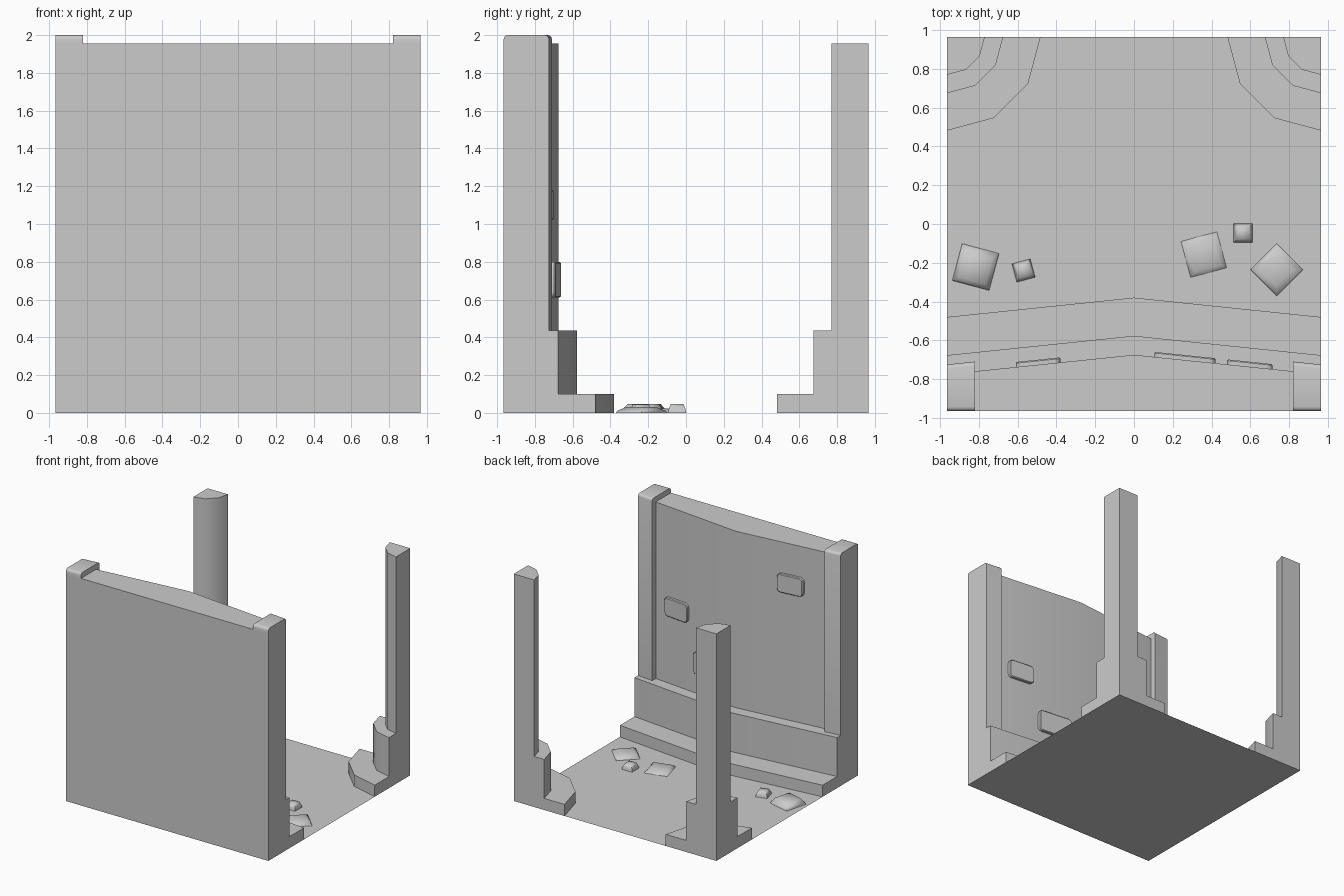
import bpy, bmesh
from math import radians, sin, cos, pi
from mathutils import Matrix, Vector

if "Cube" in bpy.data.objects:
    bpy.data.objects.remove(bpy.data.objects["Cube"])

H = 0.965        # half width of the tile
SLOPE = 0.1 / H  # the wall recedes from its middle to both ends


def finish(name, bm, smooth=True, angle=40):
    bmesh.ops.recalc_face_normals(bm, faces=bm.faces)
    me = bpy.data.meshes.new(name)
    bm.to_mesh(me)
    bm.free()
    ob = bpy.data.objects.new(name, me)
    bpy.context.collection.objects.link(ob)
    if smooth:
        bpy.ops.object.select_all(action='DESELECT')
        ob.select_set(True)
        bpy.context.view_layer.objects.active = ob
        bpy.ops.object.shade_smooth_by_angle(angle=radians(angle))
    return ob


def loft(name, rings, cap_first=True, cap_last=True, skip=None, angle=40):
    """Join closed rings of points; skip leaves out one side of the ring."""
    bm = bmesh.new()
    vs = [[bm.verts.new(p) for p in r] for r in rings]
    n = len(vs[0])
    for a, b in zip(vs, vs[1:]):
        for i in range(n):
            if i != skip:
                j = (i + 1) % n
                bm.faces.new((a[i], a[j], b[j], b[i]))
    if cap_first:
        bm.faces.new(vs[0])
    if cap_last:
        bm.faces.new(vs[-1])
    return finish(name, bm, angle=angle)


# Floor sheet
bm = bmesh.new()
bm.faces.new([bm.verts.new((x, y, 0)) for x, y in ((-H, -H), (H, -H), (H, H), (-H, H))])
finish("floor", bm, smooth=False)
bpy.data.objects["floor"].data.flip_normals() if bpy.data.objects["floor"].data.polygons[0].normal.z < 0 else None

# Stepped wall: (y at the middle, z), swept across the bend
steps = [(-0.38, 0), (-0.38, 0.1), (-0.577, 0.1), (-0.577, 0.435), (-0.675, 0.435), (-0.675, 1.955)]
rings = []
for x in (-H, 0, H):
    ring = [(x, y - SLOPE * abs(x), z) for y, z in steps]
    rings.append(ring + [(x, -H, 1.955), (x, -H, 0)])
loft("stepped_wall", rings, skip=7)

# Wall pilasters with rounded caps, wrapping the front and top of the wall
R = 0.022
for side, label in ((-1, "left"), (1, "right")):
    rings = []
    for ax in (0.82, H):
        wall = -0.675 - SLOPE * ax
        f = wall + 0.05
        prof = [(wall, 0.435), (f, 0.435)]
        for k in range(4):
            a = k * pi / 6
            prof.append((f - R + R * cos(a), 2 - R + R * sin(a)))
        for k in range(4):
            a = pi / 2 + k * pi / 6
            prof.append((-H + R + R * cos(a), 2 - R + R * sin(a)))
        prof += [(-H, 1.955), (wall, 1.955)]
        rings.append([(side * ax, y, z) for y, z in prof])
    loft(label + "_pilaster", rings)

# Corner columns: quarter-round tiers in the two rear corners
tiers = [(0.483, 0), (0.483, 0.1), (0.29, 0.1), (0.29, 0.435), (0.195, 0.435), (0.195, 1.955)]
for side, label in ((-1, "left"), (1, "right")):
    rings = []
    for r, z in tiers:
        ring = [(side * H, H, z)]
        for k in range(4):
            a = k * pi / 6
            ring.append((side * (H - r * cos(a)), H - r * sin(a), z))
        rings.append(ring)
    loft(label + "_corner_column", rings, cap_first=False)


def brick(name, x0, x1, z0, z1, out=0.026, r=0.03):
    """Rounded plate lying on the slanted wall face, with a chamfered rim."""
    rings = []
    for inset, d in ((0, -0.005), (0, out - 0.006), (0.006, out)):
        ring = []
        for cx, cz, a0 in ((x1 - r, z1 - r, 0), (x0 + r, z1 - r, 90),
                           (x0 + r, z0 + r, 180), (x1 - r, z0 + r, 270)):
            for k in range(4):
                a = radians(a0 + 30 * k)
                x = cx + (r - inset) * cos(a)
                ring.append((x, -0.675 - SLOPE * abs(x) + d, cz + (r - inset) * sin(a)))
        rings.append(ring)
    loft(name, rings, cap_first=False)


brick("upper_brick", -0.61, -0.38, 1.53, 1.69)
brick("lower_brick", 0.105, 0.42, 0.61, 0.80)
brick("middle_brick", 0.48, 0.715, 1.02, 1.18)


# Rubble: low blocks with sloping sides (x, y, width, turn, height, top ratio)
rubble = [(-0.817, -0.222, 0.197, -15, 0.048, 0.72), (-0.57, -0.24, 0.098, 15, 0.045, 0.7),
          (0.36, -0.158, 0.192, 15, 0.024, 0.75), (0.737, -0.236, 0.192, 45, 0.03, 0.6),
          (0.562, -0.047, 0.097, 0, 0.048, 0.68)]
for i, (x, y, w, turn, h, top) in enumerate(rubble):
    m = Matrix.Translation((x, y, 0)) @ Matrix.Rotation(radians(turn), 4, 'Z')
    rings = []
    for s, z in ((1, 0), (0.93, h * 0.4), (top, h)):
        q = w * s / 2
        rings.append([m @ Vector((a * q, b * q, z)) for a, b in ((-1, -1), (1, -1), (1, 1), (-1, 1))])
    loft(f"rubble_{i + 1}", rings, cap_first=False, angle=75)
